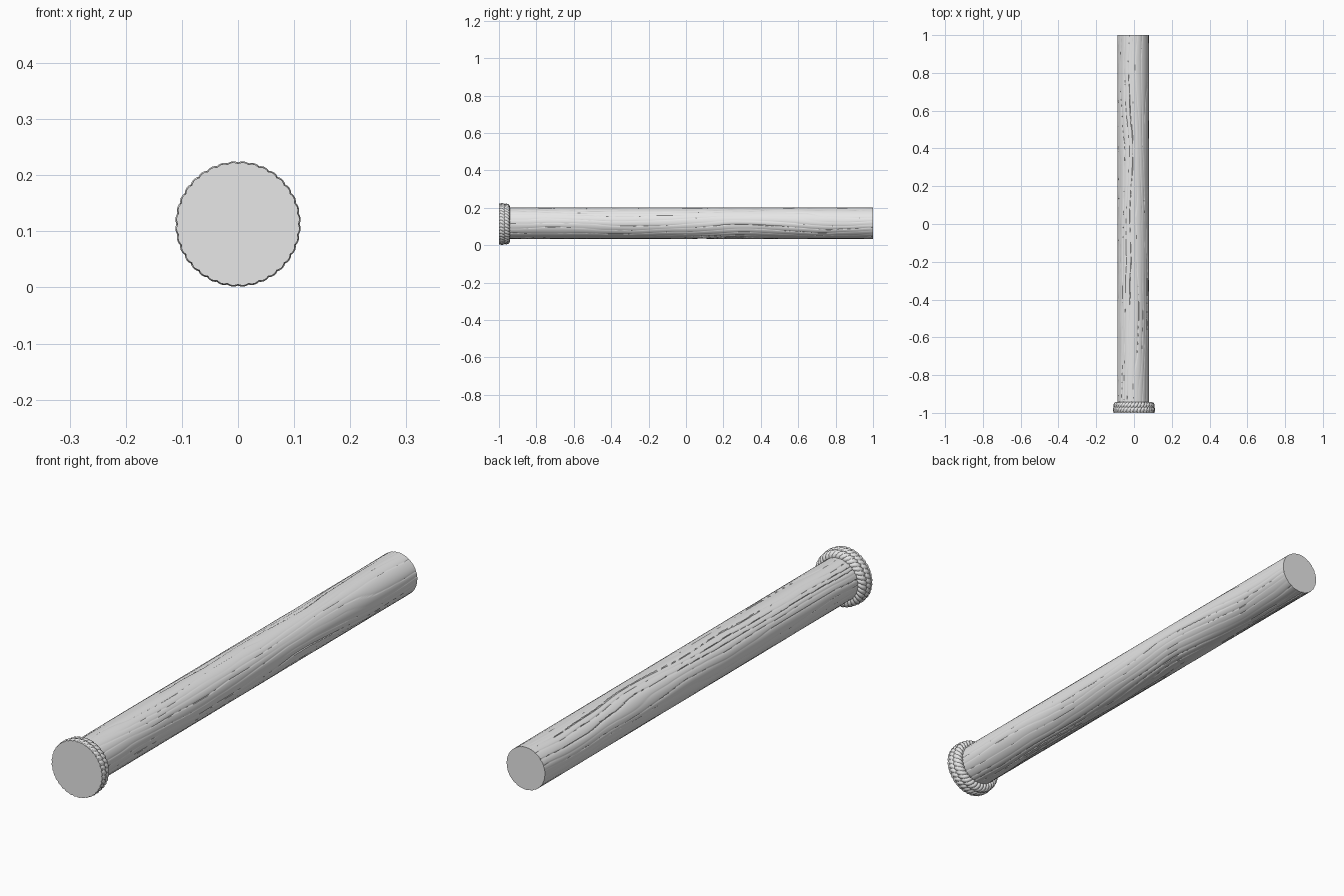
import bpy
import bmesh
import random
from math import sin, cos, pi, tau, exp, floor, radians
from mathutils import Vector, noise

if "Cube" in bpy.data.objects:
    bpy.data.objects.remove(bpy.data.objects["Cube"])

random.seed(4)
grey = bpy.data.materials.new("plain grey")
grey.use_nodes = True
grey.diffuse_color = (0.8, 0.8, 0.8, 1)
bsdf = next(n for n in grey.node_tree.nodes if n.type == "BSDF_PRINCIPLED")
bsdf.inputs["Base Color"].default_value = grey.diffuse_color


def build_grid(name, rows, cols, point, close_rows):
    """Surface from a function of row and column; columns always wrap."""
    bm = bmesh.new()
    grid = [[bm.verts.new(point(i, j)) for j in range(cols)] for i in range(rows)]
    for i in range(rows if close_rows else rows - 1):
        a, b = grid[i], grid[(i + 1) % rows]
        for j in range(cols):
            k = (j + 1) % cols
            bm.faces.new((a[j], a[k], b[k], b[j]))
    if not close_rows:
        bm.faces.new(grid[0])
        bm.faces.new(grid[-1])
    bmesh.ops.recalc_face_normals(bm, faces=bm.faces)
    mesh = bpy.data.meshes.new(name)
    bm.to_mesh(mesh)
    bm.free()
    mesh.materials.append(grey)
    obj = bpy.data.objects.new(name, mesh)
    bpy.context.collection.objects.link(obj)
    bpy.ops.object.select_all(action="DESELECT")
    obj.select_set(True)
    bpy.context.view_layer.objects.active = obj
    bpy.ops.object.shade_smooth_by_angle(angle=radians(40))
    return obj


# Wooden shaft: wandering bark cracks, each with one steep lip
CRACKS = 22
SIDES, RINGS = 264, 140
SHAFT_R = 0.0835
depths = [random.uniform(0.002, 0.006) for _ in range(CRACKS)]


def shaft_point(i, j):
    y = -0.99 + 1.99 * i / (RINGS - 1)
    a = tau * j / SIDES
    wander = noise.noise(Vector((cos(a) * 0.9, sin(a) * 0.9, y * 1.8)))
    ripple = noise.noise(Vector((cos(a) * 2, sin(a) * 2, y * 6 + 9)))
    t = (a / tau * CRACKS + 1.5 * wander + 0.3 * ripple) % CRACKS
    plank = floor(t)
    f = t - plank
    fade = 0.6 + 0.8 * noise.noise(Vector((plank * 3.7, y * 2.5, 2)))
    depth = depths[plank % CRACKS] * max(0.1, fade)
    r = SHAFT_R - depth * (exp(-f * 5) + 0.25 * f ** 6)
    return (-0.004 + r * cos(a), y, 0.117 + r * sin(a))


build_grid("wooden_shaft", RINGS, SIDES, shaft_point, False)


# Twisted rope bound round the front end, pressed flat at the end face
def rope_ring(name, y0, ring_r, tube_r, twist):
    steps, around = 324, 36

    def point(i, j):
        th, ph = tau * i / steps, tau * j / around
        strand = abs(sin((3 * ph + twist * th) / 2))
        t = tube_r * (0.8 + 0.2 * strand ** 0.6)
        r = ring_r + t * cos(ph)
        y = max(y0 + t * sin(ph), -0.999)
        return (r * cos(th), y, 0.113 + r * sin(th))

    build_grid(name, steps, around, point, True)


rope_ring("inner_rope", -0.961, 0.089, 0.020, 36)
rope_ring("outer_rope", -0.983, 0.0915, 0.0205, 36)


# Flat end disc with a faintly scalloped rim
def disc_point(i, j):
    a = tau * j / 216
    r = 0.1075 + 0.0025 * abs(sin(18 * a))
    return (r * cos(a), -1 + 0.008 * i, 0.113 + r * sin(a))


build_grid("end_disc", 2, 216, disc_point, False)
